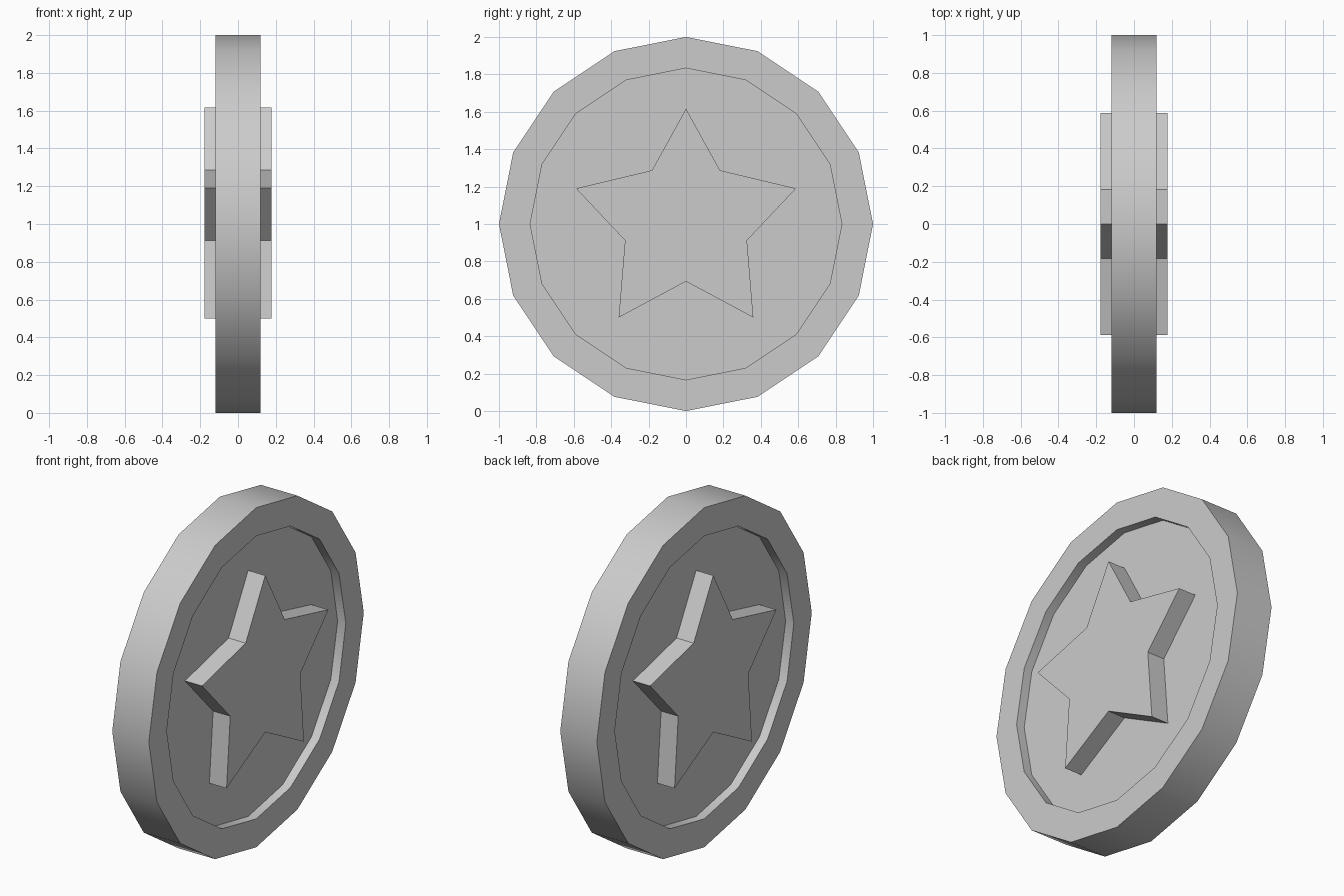
import bpy
from math import sin, cos, pi, radians

if "Cube" in bpy.data.objects:
    bpy.data.objects.remove(bpy.data.objects["Cube"])

SIDES = 16
RIM_X, FLOOR_X, STAR_X = 0.119, 0.066, 0.1775
RIM_R, FLOOR_R = 1.0, 0.833


def loft(name, loops):
    """Bridge equal-length loops of points and cap both ends."""
    n = len(loops[0])
    verts = [p for loop in loops for p in loop]
    faces = [tuple(reversed(range(n))),
             tuple(range((len(loops) - 1) * n, len(loops) * n))]
    for k in range(len(loops) - 1):
        a, b = k * n, (k + 1) * n
        for i in range(n):
            j = (i + 1) % n
            faces.append((a + i, a + j, b + j, b + i))
    mesh = bpy.data.meshes.new(name)
    mesh.from_pydata(verts, [], faces)
    obj = bpy.data.objects.new(name, mesh)
    bpy.context.collection.objects.link(obj)
    return obj


def ring(x, r):
    angles = [2 * pi * i / SIDES for i in range(SIDES)]
    return [(x, r * cos(a), 1 + r * sin(a)) for a in angles]


# Coin body: raised rim around a recessed floor on both faces
coin = loft("coin_body", [ring(-FLOOR_X, FLOOR_R), ring(-RIM_X, FLOOR_R),
                          ring(-RIM_X, RIM_R), ring(RIM_X, RIM_R),
                          ring(RIM_X, FLOOR_R), ring(FLOOR_X, FLOOR_R)])
bpy.context.view_layer.objects.active = coin
coin.select_set(True)
bpy.ops.object.shade_smooth_by_angle(angle=radians(30))

# Star outline: left half from bottom notch to top tip, then mirrored
half = [(0.36, 0.50), (0.326, 0.912), (0.588, 1.19), (0.182, 1.287)]
outline = ([(0, 0.693)] + half + [(0, 1.616)]
           + [(-y, z) for y, z in reversed(half)])

# Raised star on each face
for name, x0, x1 in (("star_right", FLOOR_X, STAR_X),
                     ("star_left", -STAR_X, -FLOOR_X)):
    loft(name, [[(x, y, z) for y, z in outline] for x in (x0, x1)])
